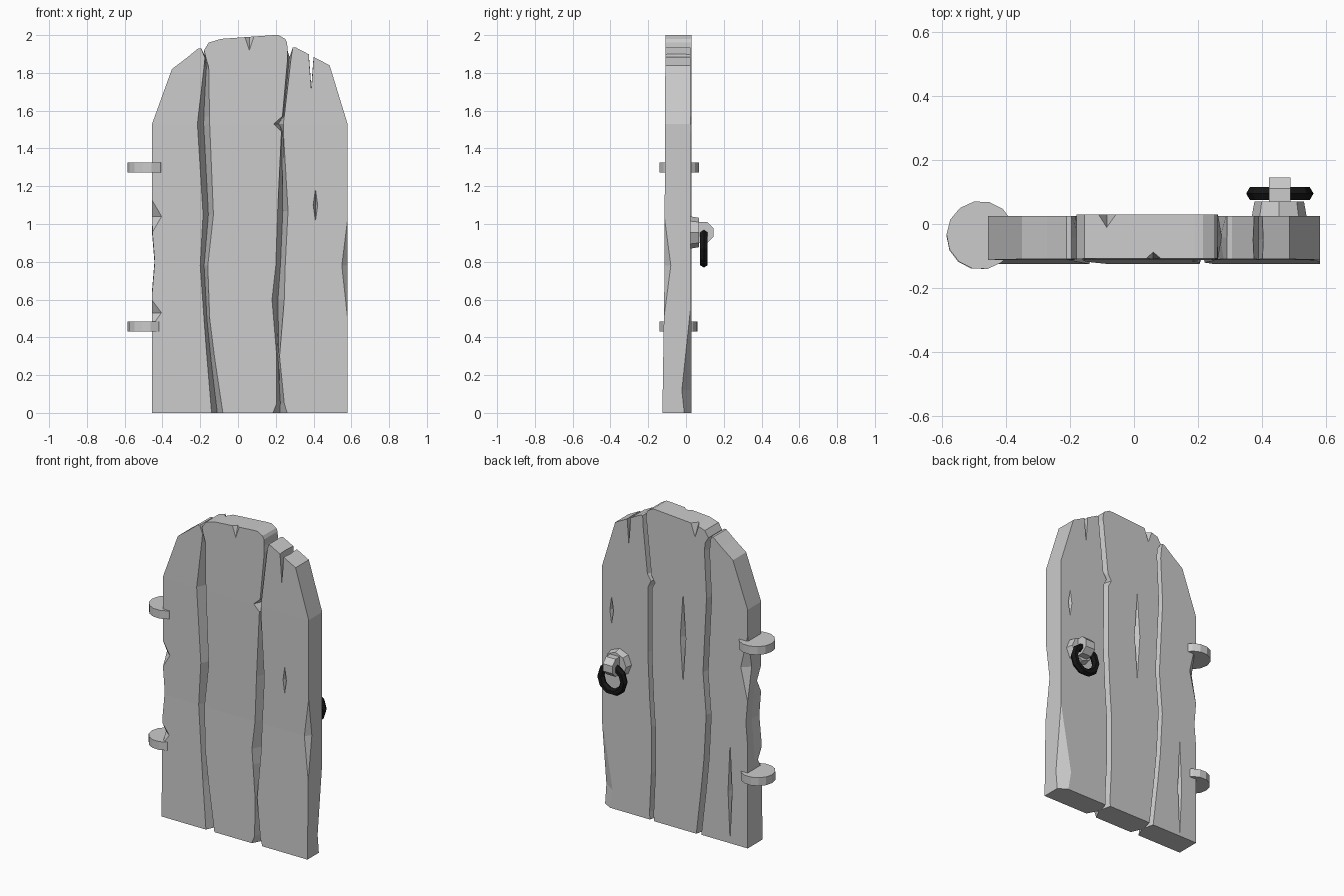
import bpy, bmesh, math
from mathutils import Matrix, Vector

if "Cube" in bpy.data.objects:
    bpy.data.objects.remove(bpy.data.objects["Cube"], do_unlink=True)


def material(name, value):
    mat = bpy.data.materials.new(name)
    mat.use_nodes = True
    colour = (value, value, value, 1)
    mat.diffuse_color = colour
    mat.node_tree.nodes["Principled BSDF"].inputs["Base Color"].default_value = colour
    return mat


GREY = material("weathered grey", 0.6)
BLACK = material("black iron", 0.008)


def finish(name, bm, mat):
    bmesh.ops.recalc_face_normals(bm, faces=bm.faces)
    mesh = bpy.data.meshes.new(name)
    bm.to_mesh(mesh)
    bm.free()
    mesh.materials.append(mat)
    obj = bpy.data.objects.new(name, mesh)
    bpy.context.collection.objects.link(obj)
    return obj


def interp(line, z, col=1):
    for a, b in zip(line, line[1:]):
        if z <= b[0]:
            t = max(0, (z - a[0]) / (b[0] - a[0]))
            return a[col] + t * (b[col] - a[col])
    return line[-1][col]


# Seams: height, front edge of the board on the -x side, front edge of the next board
seam_a = [(0, -.14, -.08), (.3, -.165, -.125), (.5, -.18, -.15), (.78, -.2, -.16),
          (1.05, -.185, -.13), (1.53, -.215, -.15), (1.83, -.18, -.155), (1.88, -.175, -.17)]
seam_b = [(0, .185, .26), (.05, .205, .245), (.3, .205, .22), (.6, .18, .245),
          (.78, .2, .25), (1.07, .21, .265), (1.49, .23, .24), (1.53, .19, .24),
          (1.57, .235, .245), (1.87, .262, .28)]
# Outer edges and rounded tops
hinge_side = [(0, -.455), (1.53, -.455), (1.82, -.35), (1.93, -.205)]
latch_side = [(0, .58), (1.53, .58), (1.84, .485), (1.935, .305)]
front_depth = [(0, -.125), (.78, -.113), (1.53, -.112), (2, -.108)]


def seam_edge(seam, side):
    """Front, core and back positions of one board's edge along a seam."""
    def edge(z):
        front = interp(seam, z, 1 if side < 0 else 2)
        core = (interp(seam, z, 1) + interp(seam, z, 2)) / 2
        return front, core - side * .003, core + side * .016
    return edge


def outer_edge(line):
    return lambda z: (interp(line, z),) * 3


def plank(name, left, right, heights, back, crown=()):
    """Loft six-sided sections up the board; crown rows are (z, left, right)."""
    rows = [(z, left(z), right(z)) for z in sorted(heights)]
    rows += [(z, (a,) * 3, (b,) * 3) for z, a, b in crown]
    bm = bmesh.new()
    rings = []
    for z, l, r in rows:
        f = interp(front_depth, z)
        c = (f + back) / 2
        pts = [(l[0], f), (r[0], f), (r[1], c), (r[2], back), (l[2], back), (l[1], c)]
        rings.append([bm.verts.new((x, y, z)) for x, y in pts])
    for lo, hi in zip(rings, rings[1:]):
        for i in range(6):
            j = (i + 1) % 6
            bm.faces.new((lo[i], lo[j], hi[j], hi[i]))
    bm.faces.new(rings[0])
    bm.faces.new(rings[-1])
    return finish(name, bm, GREY)


def carve(obj, chips):
    """Cut diamond-shaped splits and chips: (centre), (radii)."""
    for centre, radii in chips:
        bm = bmesh.new()
        tips = []
        for axis in range(3):
            for sign in (1, -1):
                p = Vector(centre)
                p[axis] += sign * radii[axis]
                tips.append(bm.verts.new(p))
        bmesh.ops.convex_hull(bm, input=tips)
        cutter = finish("chip_cutter", bm, GREY)
        cutter.hide_render = True
        mod = obj.modifiers.new("chip", 'BOOLEAN')
        mod.operation = 'DIFFERENCE'
        mod.solver = 'EXACT'
        mod.object = cutter
        bpy.context.view_layer.update()
        graph = bpy.context.evaluated_depsgraph_get()
        carved = bpy.data.meshes.new_from_object(obj.evaluated_get(graph))
        obj.modifiers.clear()
        obj.data = carved
        bpy.data.objects.remove(cutter, do_unlink=True)


za = {p[0] for p in seam_a}
zb = {p[0] for p in seam_b}

# Board on the hinge side
hinge_board = plank("hinge_board", outer_edge(hinge_side), seam_edge(seam_a, -1),
                    za | {1.82}, .025, [(1.93, -.21, -.195)])
carve(hinge_board, [
    ((-.33, .03, .33), (.016, .05, .35)),
    ((-.46, -.05, .8), (.028, .2, .34)),
    ((-.46, -.125, 1.04), (.07, .06, .12)),
    ((-.46, -.125, .53), (.065, .05, .09)),
    ((-.46, .03, 1.15), (.06, .05, .26)),
])

# Middle board
middle_board = plank("middle_board", seam_edge(seam_a, 1), seam_edge(seam_b, -1),
                     za | zb, .03,
                     [(1.92, -.18, .262), (1.96, -.155, .26), (1.98, -.09, .25), (2, .19, .215)])
carve(middle_board, [
    ((0, .035, 1.23), (.022, .05, .32)),
    ((.06, -.115, 2), (.035, .03, .1)),
    ((-.085, .035, 1.99), (.035, .05, .1)),
])

# Board on the latch side
latch_board = plank("latch_board", seam_edge(seam_b, 1), outer_edge(latch_side),
                    zb | {1.84}, .025, [(1.935, .29, .305)])
carve(latch_board, [
    ((.41, -.12, 1.1), (.014, .05, .1)),
    ((.388, -.05, 1.92), (.018, .4, .24)),
    ((.585, -.12, .78), (.042, .045, .34)),
    ((.585, .03, .12), (.09, .055, .52)),
    ((.51, .03, 1.27), (.015, .04, .1)),
])


def prism(name, centre, radius, depth, sides, turn, mat, taper=1):
    bm = bmesh.new()
    bmesh.ops.create_cone(bm, cap_ends=True, segments=sides, radius1=radius,
                          radius2=radius * taper, depth=depth,
                          matrix=Matrix.Translation(centre) @ turn)
    return finish(name, bm, mat)


# Hinge tongues
flat = Matrix.Rotation(.2, 4, 'Z')
prism("upper_hinge", (-.478, -.035, 1.3), .107, .053, 14, flat, GREY)
prism("lower_hinge", (-.483, -.04, .457), .102, .053, 14, flat, GREY)

# Handle mount: back plate and eye
facing_back = Matrix.Rotation(-math.pi / 2, 4, 'X')
sideways = Matrix.Rotation(math.pi / 2, 4, 'Y') @ Matrix.Rotation(math.pi / 8, 4, 'Z')
prism("handle_plate", (.453, .045, .955), .086, .05, 8, facing_back, GREY, .9)
prism("handle_eye", (.455, .088, .955), .061, .068, 8, sideways, GREY)

# Iron pull ring
bpy.ops.mesh.primitive_torus_add(major_segments=10, minor_segments=6,
                                 major_radius=.082, minor_radius=.023,
                                 location=(.455, .095, .87),
                                 rotation=(math.pi / 2, 0, 0))
ring = bpy.context.object
ring.name = "pull_ring"
ring.data.materials.append(BLACK)
for face in ring.data.polygons:
    face.use_smooth = False
